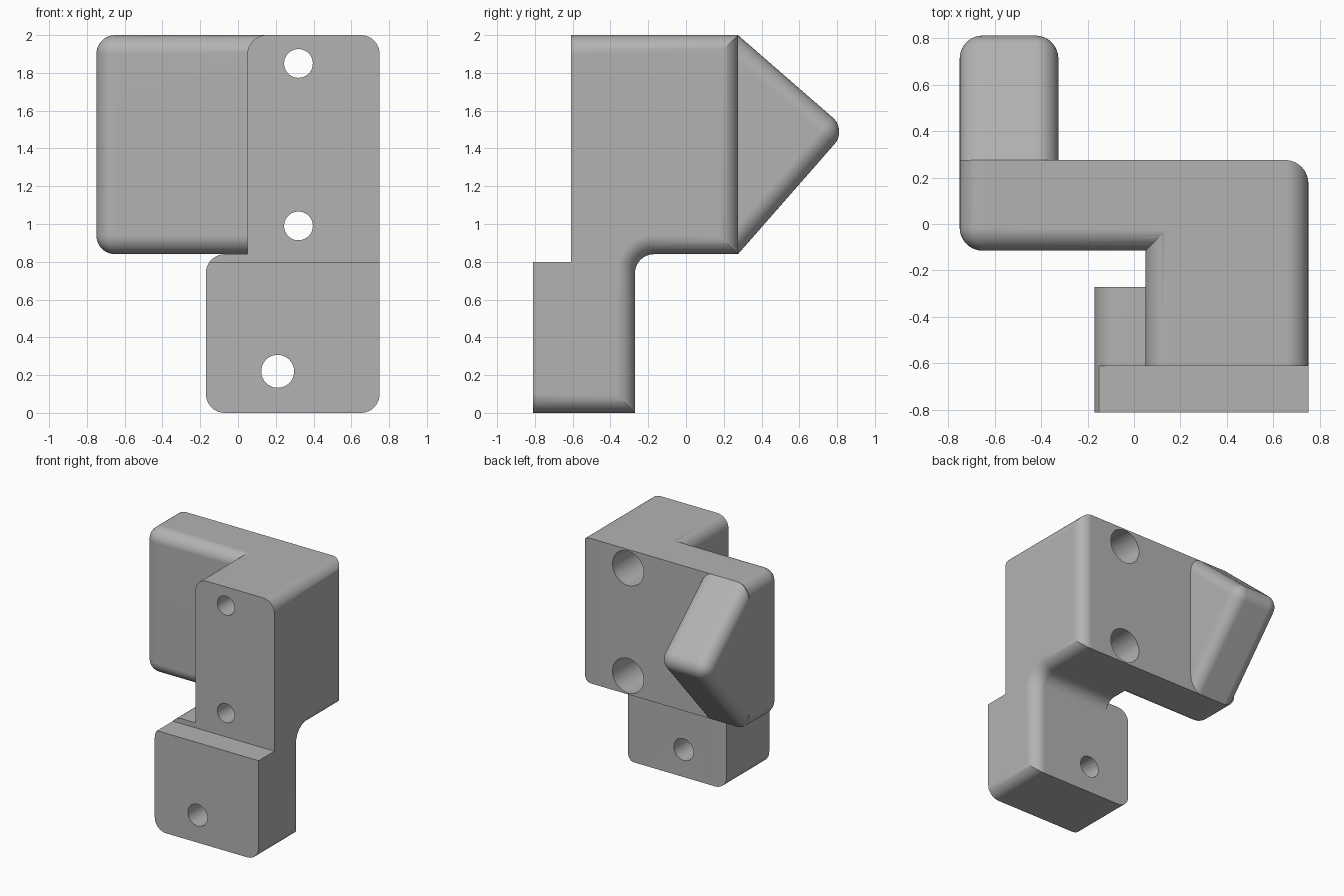
import bpy
import bmesh
import math
from mathutils import Matrix

if "Cube" in bpy.data.objects:
    bpy.data.objects.remove(bpy.data.objects["Cube"], do_unlink=True)

GREY = (0.45, 0.45, 0.45, 1)
grey = bpy.data.materials.new("plain grey")
grey.use_nodes = True
grey.diffuse_color = GREY
grey.node_tree.nodes["Principled BSDF"].inputs["Base Color"].default_value = GREY

R = 0.1  # fillet radius
BACK, TOP, STEP = 0.275, 2.0, 0.84


def near(a, b):
    return abs(a - b) < 1e-4


def finish(name, bm):
    bmesh.ops.recalc_face_normals(bm, faces=bm.faces)
    mesh = bpy.data.meshes.new(name)
    bm.to_mesh(mesh)
    bm.free()
    mesh.materials.append(grey)
    obj = bpy.data.objects.new(name, mesh)
    bpy.context.collection.objects.link(obj)
    return obj


def prism(name, profile, x0, x1, rounded=None, open_base=None):
    """Extrude a (y, z) profile along x and fillet the edges picked by rounded(a, b)."""
    bm = bmesh.new()
    face = bm.faces.new([bm.verts.new((x0, y, z)) for y, z in profile])
    ext = bmesh.ops.extrude_face_region(bm, geom=[face])
    bmesh.ops.translate(bm, vec=(x1 - x0, 0, 0),
                        verts=[v for v in ext["geom"] if isinstance(v, bmesh.types.BMVert)])
    bmesh.ops.recalc_face_normals(bm, faces=bm.faces)
    if rounded:
        edges = [e for e in bm.edges if rounded(e.verts[0].co, e.verts[1].co)]
        bmesh.ops.bevel(bm, geom=edges, offset=R, offset_type='OFFSET', segments=10,
                        profile=0.5, affect='EDGES', clamp_overlap=False)
    if open_base is not None:
        hidden = [f for f in bm.faces if all(near(v.co.y, open_base) for v in f.verts)]
        bmesh.ops.delete(bm, geom=hidden, context='FACES')
    return finish(name, bm)


def rect(y0, y1, z0, z1):
    return [(y0, z0), (y0, z1), (y1, z1), (y1, z0)]


def bore(x, z, radius, y0, y1):
    bm = bmesh.new()
    bmesh.ops.create_cone(bm, cap_ends=True, segments=48, radius1=radius, radius2=radius,
                          depth=y1 - y0,
                          matrix=Matrix.Translation((x, (y0 + y1) / 2, z))
                          @ Matrix.Rotation(math.pi / 2, 4, 'X'))
    return finish("bore_cutter", bm)


def combine(target, tool, operation):
    tool.hide_render = True
    mod = target.modifiers.new("combine", 'BOOLEAN')
    mod.operation, mod.solver, mod.object = operation, 'EXACT', tool
    bpy.context.view_layer.objects.active = target
    bpy.ops.object.modifier_apply(modifier=mod.name)
    bpy.data.objects.remove(tool, do_unlink=True)


# Upright: stepped side profile with a concave fillet under the overhang
arc = [(-0.17 - R * math.sin(t), 0.74 + R * math.cos(t))
       for t in (i * math.pi / 20 for i in range(11))]
upright_profile = [(-0.81, 0), (-0.81, 0.8), (-0.61, 0.8), (-0.61, TOP),
                   (BACK, TOP), (BACK, STEP)] + arc + [(-0.27, 0)]


def upright_edges(a, b):
    outer = near(a.x, 0.75) and near(b.x, 0.75)
    front = max(a.y, b.y) < -0.6 or (near(a.z, 0.8) and near(b.z, 0.8))
    inner_top = near(a.x, 0.05) and near(b.x, 0.05) and near(a.z, TOP) and near(b.z, TOP)
    return (outer and not front) or inner_top


body = prism("bracket_body", upright_profile, 0.05, 0.75, upright_edges)


# Side arm: rounded on its front and outer end
def arm_edges(a, b):
    front = near(a.y, -0.115) and near(b.y, -0.115)
    end = near(a.x, -0.75) and near(b.x, -0.75)
    at_back = near(a.y, BACK) and near(b.y, BACK)
    at_joint = near(a.x, 0.5) and near(b.x, 0.5)
    return (front or end) and not at_back and not at_joint


arm = prism("side_arm", rect(-0.115, BACK, STEP, TOP), -0.75, 0.5, arm_edges)
combine(body, arm, 'UNION')

# Foot block: two rounded corners on its free side, stepped at the front
foot = prism("foot_block", rect(-0.81, -0.27, 0, STEP), -0.17, 0.5,
             lambda a, b: near(a.x, -0.17) and near(b.x, -0.17) and near(a.z, b.z))
combine(foot, prism("step_cutter", rect(-1, -0.61, 0.8, 1), -0.5, 1), 'DIFFERENCE')
combine(body, foot, 'UNION')

# Screw holes: two counterbored from the back, one plain through the foot
for z in (1.85, 0.99):
    combine(body, bore(0.32, z, 0.076, -1, 0.5), 'DIFFERENCE')
    combine(body, bore(0.32, z, 0.138, -0.41, 0.5), 'DIFFERENCE')
combine(body, bore(0.21, 0.22, 0.087, -1, 0), 'DIFFERENCE')

# Wedge: rounded triangular nose behind the arm
wedge = prism("wedge_nose", [(BACK, STEP), (BACK, TOP), (0.852, 1.498)], -0.75, -0.325,
              lambda a, b: not (near(a.y, BACK) and near(b.y, BACK)), open_base=BACK)

# Smooth fillets, crisp corners
for obj in (body, wedge):
    bpy.ops.object.select_all(action='DESELECT')
    obj.select_set(True)
    bpy.context.view_layer.objects.active = obj
    bpy.ops.object.shade_smooth_by_angle(angle=math.radians(25))
    weighted = obj.modifiers.new("even_shading", 'WEIGHTED_NORMAL')
    weighted.keep_sharp = True
